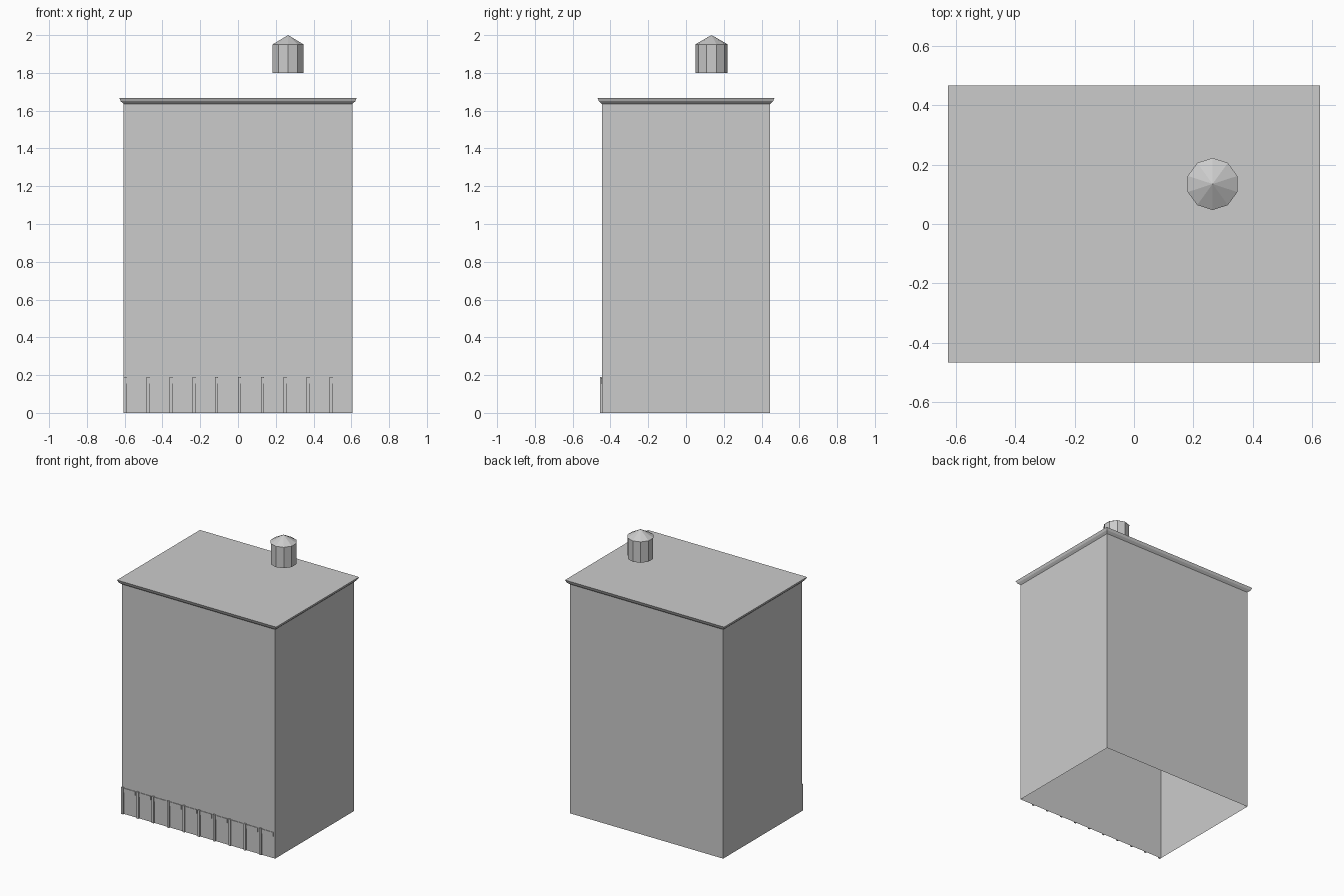
import bpy, bmesh, math

if "Cube" in bpy.data.objects:
    bpy.data.objects.remove(bpy.data.objects["Cube"])

grey = bpy.data.materials.new("plain grey")
grey.use_nodes = True
grey.diffuse_color = (0.6, 0.6, 0.6, 1)
grey.node_tree.nodes["Principled BSDF"].inputs["Base Color"].default_value = (0.6, 0.6, 0.6, 1)

HALF_X, HALF_Y = 0.605, 0.445


def finish(name, bm):
    mesh = bpy.data.meshes.new(name)
    bm.to_mesh(mesh)
    bm.free()
    mesh.materials.append(grey)
    obj = bpy.data.objects.new(name, mesh)
    bpy.context.collection.objects.link(obj)
    return obj


def loft(name, rings, cap_bottom=False, cap_top=False, tip=None):
    """Join equal rings of points from bottom to top."""
    bm = bmesh.new()
    loops = [[bm.verts.new(p) for p in ring] for ring in rings]
    n = len(loops[0])
    for low, high in zip(loops, loops[1:]):
        for i in range(n):
            j = (i + 1) % n
            bm.faces.new((low[i], low[j], high[j], high[i]))
    if cap_bottom:
        bm.faces.new(loops[0][::-1])
    if cap_top:
        bm.faces.new(loops[-1])
    if tip:
        point = bm.verts.new(tip)
        for i in range(n):
            bm.faces.new((loops[-1][i], loops[-1][(i + 1) % n], point))
    return finish(name, bm)


def rectangle(grow, z):
    x, y = HALF_X + grow, HALF_Y + grow
    return [(-x, -y, z), (x, -y, z), (x, y, z), (-x, y, z)]


def decagon(radius, z):
    return [(0.265 + radius * math.sin(-a), 0.135 + radius * math.cos(a), z)
            for a in (math.tau * i / 10 for i in range(10))]


def box(name, x0, x1, y0, y1, z0, z1):
    ring = lambda z: [(x0, y0, z), (x1, y0, z), (x1, y1, z), (x0, y1, z)]
    return loft(name, [ring(z0), ring(z1)], True, True)


# Walls, open underneath
loft("walls", [rectangle(0, 0), rectangle(0, 1.635)])

# Flared cornice closed by the flat roof
cornice = [(0, 1.635), (0.012, 1.646), (0.016, 1.65), (0.023, 1.667)]
loft("cornice_and_roof", [rectangle(g, z) for g, z in cornice], cap_top=True)

# Rooftop tank with a conical cover
loft("tank", [decagon(0.086, 1.80), decagon(0.086, 1.95)], cap_bottom=True)
loft("tank_cover", [decagon(0.088, 1.95)], cap_bottom=True, tip=(0.265, 0.135, 2.0))

# Street level shopfronts: a pilaster and a lintel in each bay
bay = 2 * HALF_X / 10
for i in range(10):
    left = -HALF_X + i * bay
    box(f"pilaster_{i + 1}", left, left + 0.016, -HALF_Y - 0.01, -HALF_Y, 0, 0.19)
    box(f"lintel_{i + 1}", left + 0.016, left + 0.107, -HALF_Y - 0.004, -HALF_Y, 0.155, 0.185)
